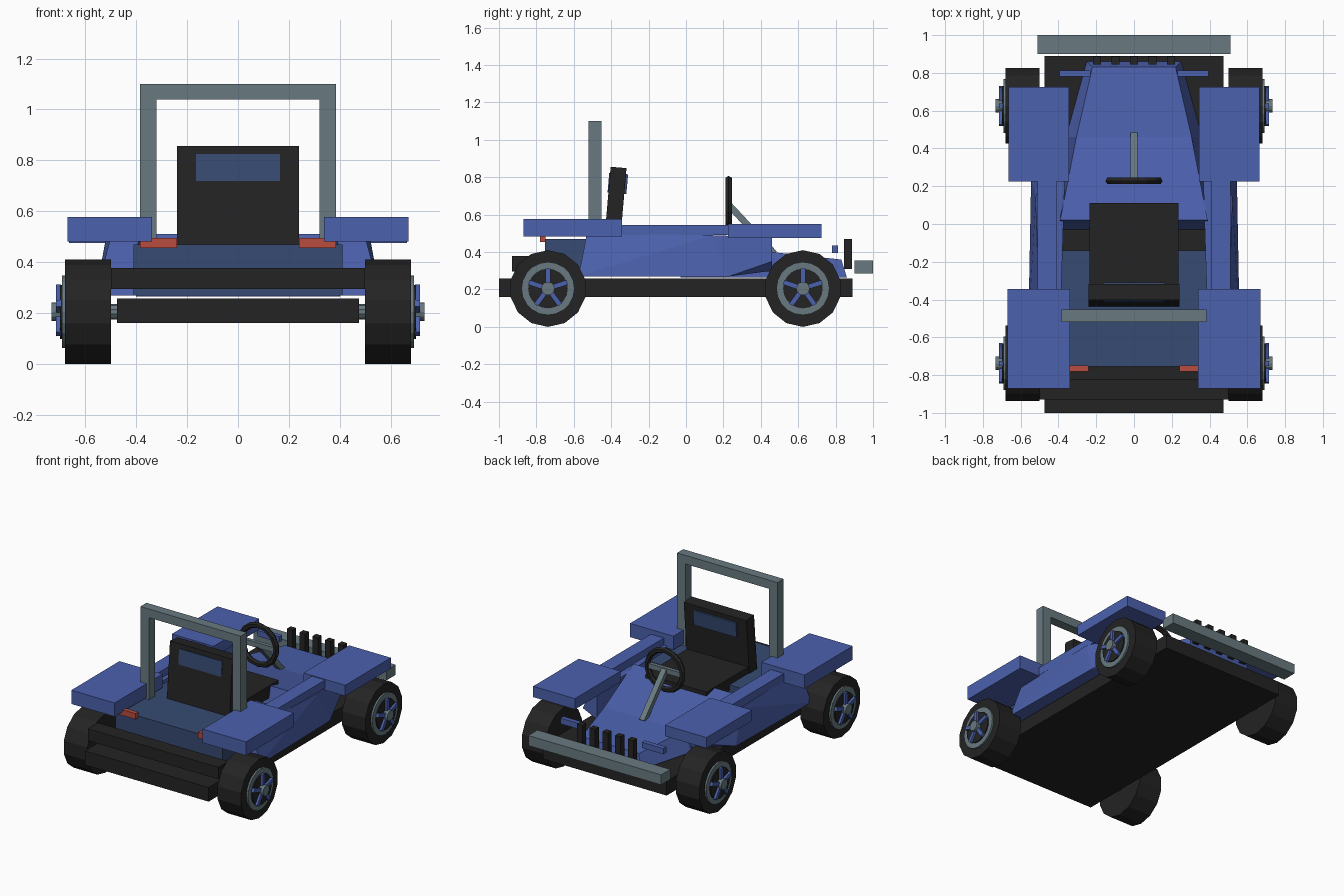
import bpy, bmesh, math
from mathutils import Matrix, Vector

if "Cube" in bpy.data.objects:
    bpy.data.objects.remove(bpy.data.objects["Cube"])


def mat(name, r, g, b):
    m = bpy.data.materials.new(name)
    m.diffuse_color = (r, g, b, 1)
    m.use_nodes = True
    m.node_tree.nodes["Principled BSDF"].inputs["Base Color"].default_value = m.diffuse_color
    return m


BLUE = mat("blue paint", 0.072, 0.119, 0.42)
NAVY = mat("dark blue", 0.037, 0.069, 0.17)
BLACK = mat("black", 0.017, 0.017, 0.017)
GREY = mat("grey metal", 0.138, 0.195, 0.216)
RED = mat("red", 0.479, 0.072, 0.051)


def finish(name, bm, material):
    bmesh.ops.recalc_face_normals(bm, faces=bm.faces[:])
    me = bpy.data.meshes.new(name)
    bm.to_mesh(me)
    bm.free()
    me.materials.append(material)
    ob = bpy.data.objects.new(name, me)
    bpy.context.collection.objects.link(ob)
    return ob


def box(name, x, y, z, material, rot=None):
    """Box from (min, max) ranges, optionally rotated about its centre."""
    bm = bmesh.new()
    bmesh.ops.create_cube(bm, size=1)
    c = Vector([sum(r) / 2 for r in (x, y, z)])
    m = Matrix.Translation(c) @ (rot or Matrix()) @ Matrix.Diagonal(
        [r[1] - r[0] for r in (x, y, z)] + [1])
    bm.transform(m)
    return finish(name, bm, material)


def pair(name, x, y, z, material):
    box(name + "_right", x, y, z, material)
    box(name + "_left", (-x[1], -x[0]), y, z, material)


def disc(name, x0, x1, y, z, r, n, material):
    """Cylinder along x with a vertex pointing down."""
    bm = bmesh.new()
    bmesh.ops.create_cone(bm, cap_ends=True, segments=n, radius1=r, radius2=r, depth=abs(x1 - x0))
    a0 = max(bm.verts, key=lambda v: v.co.x).co
    bm.transform(Matrix.Rotation(-math.atan2(a0.y, a0.x), 4, 'Z'))
    bm.transform(Matrix.Translation(((x0 + x1) / 2, y, z)) @ Matrix.Rotation(math.pi / 2, 4, 'Y'))
    return finish(name, bm, material)


def hull(name, pts, material):
    bm = bmesh.new()
    for p in pts:
        bm.verts.new(p)
    bmesh.ops.convex_hull(bm, input=bm.verts[:])
    bmesh.ops.dissolve_limit(bm, angle_limit=0.02, verts=bm.verts[:], edges=bm.edges[:])
    return finish(name, bm, material)


# chassis, bumpers and tub
box("chassis", (-.475, .475), (-1, .89), (.16, .258), BLACK)
box("rear_bumper", (-.5, .5), (-.93, -.82), (.295, .378), BLACK)
box("front_bumper", (-.51, .51), (.9, 1), (.285, .355), GREY)
box("tub", (-.41, .41), (-.755, -.14), (.27, .47), NAVY)
pair("tail_light", (.24, .385), (-.78, -.75), (.455, .495), RED)

# hood lofted through sections: (top y, bottom y, top half width, bottom half width, top z)
bm = bmesh.new()
rings = []
for yt, yb, wt, wb, zt in [(.02, -.03, .39, .40, .51), (.46, .46, .305, .36, .40), (.83, .86, .22, .25, .36)]:
    rings.append([bm.verts.new(p) for p in
                  ((-wb, yb, .265), (wb, yb, .265), (wt, yt, zt), (-wt, yt, zt))])
for a, b in zip(rings, rings[1:]):
    for i in range(4):
        j = (i + 1) % 4
        bm.faces.new((a[i], a[j], b[j], b[i]))
bm.faces.new(rings[0])
bm.faces.new(rings[-1])
finish("hood", bm, BLUE)

# side pods, tapering at both ends
for side, s in (("right", 1), ("left", -1)):
    pts = [(.56, -.575, .27), (.41, -.575, .27), (.50, -.53, .50), (.39, -.53, .50),
           (.52, .14, .49), (.385, .14, .49), (.41, .46, .478), (.36, .46, .478),
           (.47, .46, .35), (.36, .46, .30), (.545, .23, .27), (.40, .23, .27)]
    hull("side_pod_" + side, [(s * x, y, z) for x, y, z in pts], BLUE)

# fenders, rails and nose details
pair("rear_fender", (.338, .67), (-.87, -.343), (.482, .577), BLUE)
pair("front_fender", (.345, .665), (.225, .725), (.475, .55), BLUE)
pair("side_rail", (.41, .51), (-.345, .226), (.49, .545), BLUE)
pair("headlight_bar", (.23, .395), (.78, .812), (.395, .435), BLUE)
for i in range(5):
    x = (i - 2) * .098
    box("grille_slat_%d" % (i + 1), (x - .021, x + .021), (.845, .887), (.31, .47), BLACK)

# roll bar
pair("roll_bar_post", (.32, .385), (-.52, -.453), (.465, 1.04), GREY)
box("roll_bar_top", (-.385, .385), (-.52, -.453), (1.04, 1.1), GREY)

# seat
lean = Matrix.Rotation(math.radians(-5), 4, 'X')
box("seat_cushion", (-.235, .235), (-.4, .11), (.43, .515), BLACK)
box("seat_back", (-.24, .24), (-.42, -.335), (.46, .853), BLACK, lean)
box("headrest_panel", (-.165, .165), (-.415, -.314), (.715, .82), NAVY, lean)

# steering wheel and column
bm = bmesh.new()
N, M, cy, cz = 14, 6, .228, .652
ring = [[bm.verts.new(((.135 + .02 * math.cos(b)) * math.cos(a), cy + .02 * math.sin(b),
                       cz + (.135 + .02 * math.cos(b)) * math.sin(a)))
         for b in [k * 2 * math.pi / M for k in range(M)]]
        for a in [math.pi / 2 + k * 2 * math.pi / N for k in range(N)]]
for i in range(N):
    for j in range(M):
        p, q, k = ring[i], ring[(i + 1) % N], (j + 1) % M
        bm.faces.new((p[j], q[j], q[k], p[k]))
finish("steering_wheel", bm, BLACK)
box("steering_wheel_spoke", (-.125, .125), (.215, .241), (.635, .67), GREY)
box("steering_column", (-.019, .019), (.17, .53), (.505, .54), GREY,
    Matrix.Rotation(math.radians(-47), 4, 'X'))

# axles and wheels
Z = .205
for end, y in (("rear", -.738), ("front", .625)):
    disc(end + "_axle", -.51, .51, y, Z, .03, 10, GREY)
    for side, s in (("right", 1), ("left", -1)):
        n = "%s_%s_" % (end, side)
        disc(n + "tire", s * .5, s * .68, y, Z, .205, 14, BLACK)
        disc(n + "rim", s * .67, s * .692, y, Z, .142, 20, GREY)
        disc(n + "wheel_disc", s * .68, s * .70, y, Z, .106, 20, BLACK)
        disc(n + "hub", s * .69, s * .733, y, Z, .036, 12, GREY)
        bm = bmesh.new()
        for k in range(5):
            m = (Matrix.Translation((s * .706, y, Z)) @ Matrix.Rotation(k * 2 * math.pi / 5, 4, 'X')
                 @ Matrix.Translation((0, 0, .058)) @ Matrix.Diagonal((.02, .026, .1, 1)))
            bmesh.ops.create_cube(bm, size=1, matrix=m)
        finish(n + "spokes", bm, BLUE)
